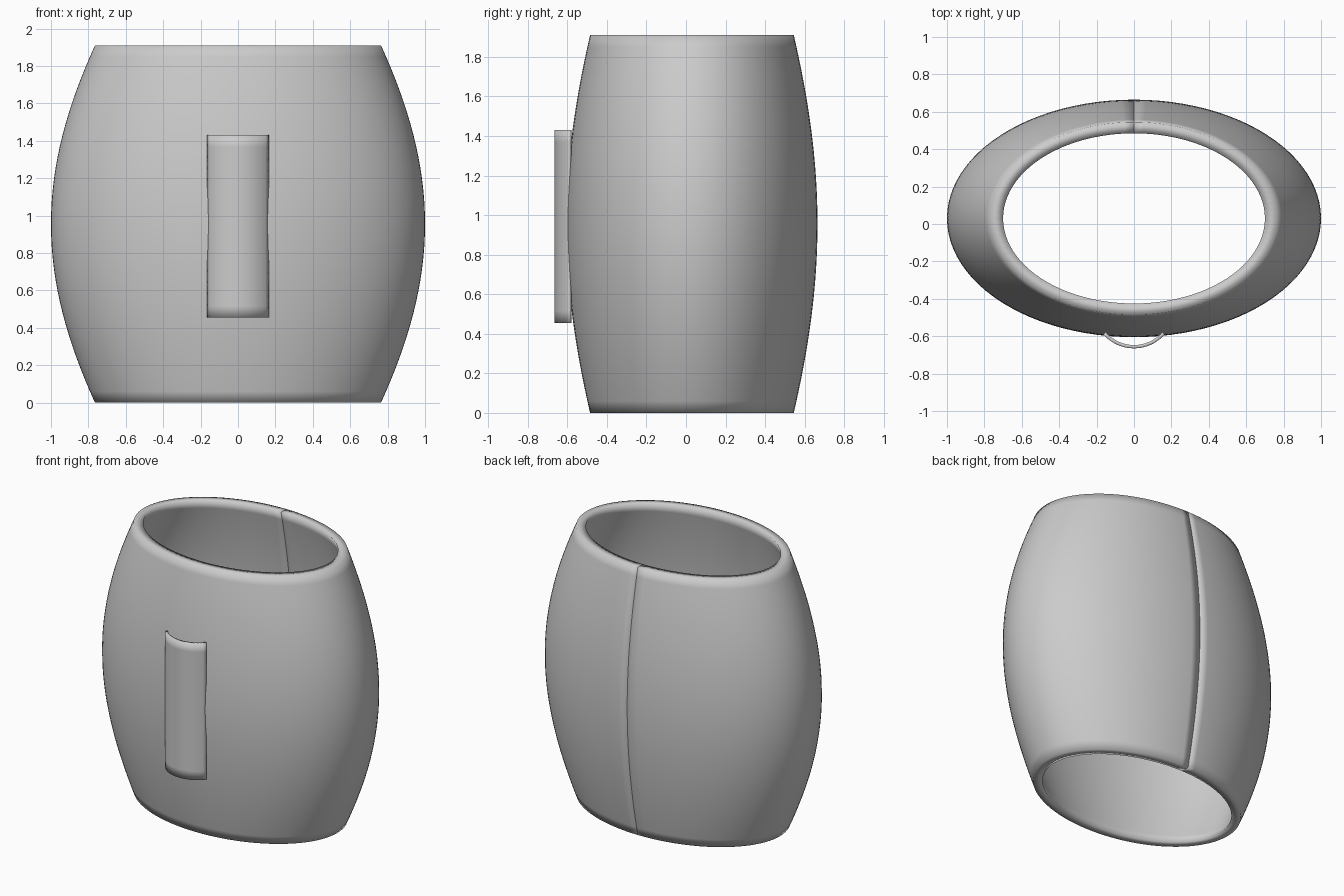
import bpy
import math

if "Cube" in bpy.data.objects:
    bpy.data.objects.remove(bpy.data.objects["Cube"])

HEIGHT = 1.91
grey = bpy.data.materials.new("plain_grey")
grey.diffuse_color = (0.6, 0.6, 0.6, 1)
grey.use_nodes = True
grey.node_tree.nodes["Principled BSDF"].inputs["Base Color"].default_value = grey.diffuse_color


def solid_sheet(name, point, nu, nv):
    """Closed solid from a sheet point(u, v, side); side 0 is outer, 1 is inner."""
    verts = [point(i / nu, j / nv, s) for s in (0, 1)
             for i in range(nu + 1) for j in range(nv + 1)]

    def k(i, j, s):
        return (s * (nu + 1) + i) * (nv + 1) + j

    faces = []
    for i in range(nu):
        for j in range(nv):
            faces.append((k(i, j, 0), k(i + 1, j, 0), k(i + 1, j + 1, 0), k(i, j + 1, 0)))
            faces.append((k(i, j, 1), k(i, j + 1, 1), k(i + 1, j + 1, 1), k(i + 1, j, 1)))
        # bottom and top rims
        faces.append((k(i, 0, 0), k(i, 0, 1), k(i + 1, 0, 1), k(i + 1, 0, 0)))
        faces.append((k(i, nv, 0), k(i + 1, nv, 0), k(i + 1, nv, 1), k(i, nv, 1)))
    for j in range(nv):
        # two side ends
        faces.append((k(0, j, 0), k(0, j + 1, 0), k(0, j + 1, 1), k(0, j, 1)))
        faces.append((k(nu, j, 0), k(nu, j, 1), k(nu, j + 1, 1), k(nu, j + 1, 0)))
    mesh = bpy.data.meshes.new(name)
    mesh.from_pydata(verts, [], faces)
    mesh.materials.append(grey)
    mesh.shade_smooth()
    obj = bpy.data.objects.new(name, mesh)
    bpy.context.collection.objects.link(obj)
    return obj


# Bulging oval band, wrapped round from the back so its ends meet in a seam
def band(u, v, side):
    a = math.pi / 2 + 0.001 + u * (2 * math.pi - 0.002)
    t = 2 * v - 1
    bulge = 1.08 * t ** 2 - 0.08 * t ** 4
    rx = 1.0 - 0.235 * bulge - 0.065 * side
    ry = 0.635 - 0.12 * bulge - 0.06 * side
    return (rx * math.cos(a), 0.03 + ry * math.sin(a), v * HEIGHT)


# Curved upright strap on the front
def strap(u, v, side):
    half, sag = 0.165, 0.075
    r = (half ** 2 + sag ** 2) / (2 * sag)
    a = (2 * u - 1) * math.asin(half / r)
    rr = r - 0.018 * side
    return (rr * math.sin(a), -0.665 + r - rr * math.cos(a), 0.455 + v * 0.975)


solid_sheet("oval_band", band, 96, 32)
solid_sheet("front_strap", strap, 16, 16)
